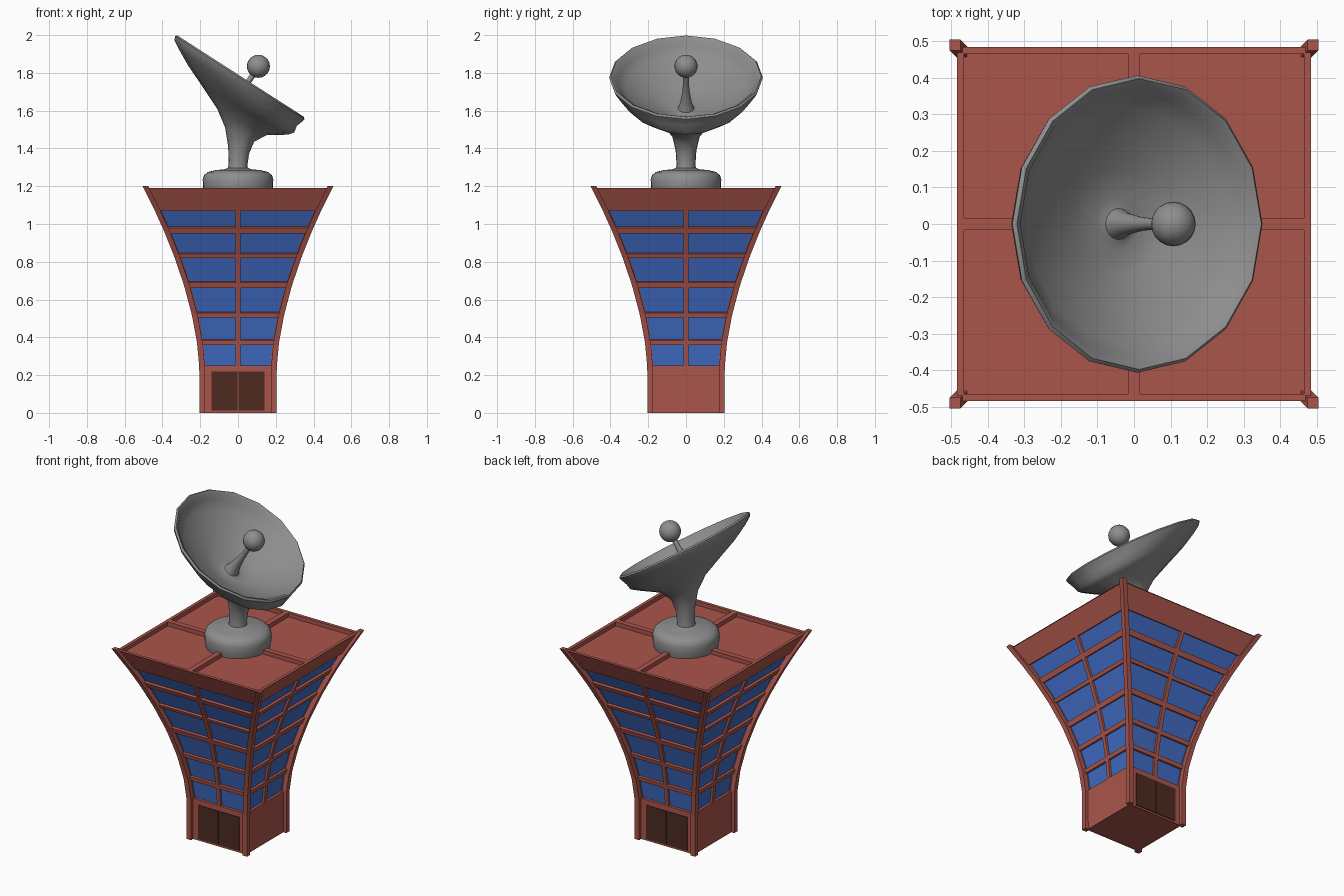
import bpy, bmesh, math
from mathutils import Vector, Matrix

cube = bpy.data.objects.get("Cube")
if cube:
    bpy.data.objects.remove(cube, do_unlink=True)


def material(name, rgb):
    m = bpy.data.materials.new(name)
    m.use_nodes = True
    m.diffuse_color = (*rgb, 1)
    m.node_tree.nodes["Principled BSDF"].inputs["Base Color"].default_value = (*rgb, 1)
    return m


BRICK = material("brick red", (0.40, 0.09, 0.07))
GLASS = material("window blue", (0.05, 0.145, 0.54))
WOOD = material("door brown", (0.075, 0.024, 0.015))
METAL = material("dish grey", (0.27, 0.27, 0.27))


def finish(bm, name, mats, smooth=False, recalc=True):
    if recalc:
        bmesh.ops.recalc_face_normals(bm, faces=bm.faces[:])
    me = bpy.data.meshes.new(name)
    bm.to_mesh(me)
    bm.free()
    ob = bpy.data.objects.new(name, me)
    bpy.context.collection.objects.link(ob)
    for m in mats:
        me.materials.append(m)
    if smooth:
        bpy.ops.object.select_all(action='DESELECT')
        ob.select_set(True)
        bpy.context.view_layer.objects.active = ob
        bpy.ops.object.shade_smooth_by_angle(angle=math.radians(50))
    return ob


def loft(name, rings, mat, smooth=False):
    """Skin a list of equal-length point rings and cap both ends."""
    bm = bmesh.new()
    vs = [[bm.verts.new(p) for p in ring] for ring in rings]
    n = len(vs[0])
    for a, b in zip(vs, vs[1:]):
        for i in range(n):
            j = (i + 1) % n
            bm.faces.new((a[i], a[j], b[j], b[i]))
    bm.faces.new(vs[0])
    bm.faces.new(vs[-1])
    return finish(bm, name, [mat], smooth)


def recess(bm, faces, depth, mat_index):
    """Push faces inward, leaving reveal walls around them."""
    offsets = [f.normal * -depth for f in faces]
    for f, off in zip(faces, offsets):
        new = bmesh.ops.extrude_discrete_faces(bm, faces=[f])["faces"][0]
        new.material_index = mat_index
        bmesh.ops.translate(bm, verts=new.verts[:], vec=off)


def box(name, lo, hi, mat):
    bm = bmesh.new()
    lo, hi = Vector(lo), Vector(hi)
    size = hi - lo
    bmesh.ops.create_cube(bm, size=1, matrix=Matrix.Translation((lo + hi) / 2)
                          @ Matrix.Diagonal((*size, 1)))
    return finish(bm, name, [mat])


def half_width(z):
    """Flared outline of the tower, measured at the corner posts."""
    return 0.205 + 0.31 * max(z - 0.22, 0) ** 1.7


# Tower walls: a grid per side whose window cells are pushed in
ROWS = [0, 0.25, 0.36, 0.385, 0.505, 0.53, 0.66, 0.69, 0.82, 0.84, 0.95, 0.98, 1.07, 1.19]
bm = bmesh.new()
windows = []
for side in range(4):
    turn = Matrix.Rotation(side * math.pi / 2, 3, 'Z')
    grid = []
    for z in ROWS:
        h = half_width(z)
        xs = (0.02 - h, 0.03 - h, -0.012, 0.012, h - 0.03, h - 0.02)
        grid.append([bm.verts.new(turn @ Vector((x, 0.02 - h, z))) for x in xs])
    for r in range(len(ROWS) - 1):
        for c in range(5):
            f = bm.faces.new((grid[r][c], grid[r][c + 1], grid[r + 1][c + 1], grid[r + 1][c]))
            if r % 2 == 1 and c in (1, 3):
                windows.append(f)
bm.normal_update()
recess(bm, windows, 0.014, 1)
finish(bm, "tower_walls", [BRICK, GLASS], recalc=False)

# Ground plate and base trim
box("ground_plate", (-0.184, -0.184, 0.004), (0.184, 0.184, 0.02), BRICK)

# Corner posts following the flare
for sx, sy, label in ((1, 1, "back_left"), (-1, 1, "back_right"),
                      (1, -1, "front_left"), (-1, -1, "front_right")):
    rings = []
    for z in [0, 0.22] + ROWS[1:-1] + [1.2]:
        o = half_width(z)
        i = o - 0.03
        rings.append([(sx * x, sy * y, z) for x, y in ((i, i), (o, i), (o, o), (i, o))])
    loft("corner_post_" + label, rings, BRICK)

# Roof with a rim, cross beams and four sunken panels
lines = (-0.485, -0.465, -0.017, 0.017, 0.465, 0.485)
bm = bmesh.new()
grid = [[bm.verts.new((x, y, 1.19)) for x in lines] for y in lines]
panels = []
for r in range(5):
    for c in range(5):
        f = bm.faces.new((grid[r][c], grid[r][c + 1], grid[r + 1][c + 1], grid[r + 1][c]))
        if r in (1, 3) and c in (1, 3):
            panels.append(f)
bm.normal_update()
recess(bm, panels, 0.025, 0)
finish(bm, "roof", [BRICK], recalc=False)

# Double doors front and back
for face, s in (("front", -1), ("back", 1)):
    for hand, t in (("left", 1), ("right", -1)):
        ys = sorted((s * 0.183, s * 0.190))
        xs = sorted((t * 0.002, t * 0.14))
        box(f"{face}_door_{hand}", (xs[0], ys[0], 0.012), (xs[1], ys[1], 0.218), WOOD)

# Round dish foot


def circle(r, z, n=32):
    return [(r * math.cos(2 * math.pi * i / n), r * math.sin(2 * math.pi * i / n), z)
            for i in range(n)]


foot = ((0.178, 1.16), (0.185, 1.19), (0.187, 1.235), (0.18, 1.258),
        (0.16, 1.275), (0.12, 1.285), (0.07, 1.29), (0.045, 1.30))
loft("dish_foot", [circle(r, z) for r, z in foot], METAL, True)

# Dish: neck, back and bowl as one skin of tilted rings
CENTRE = Vector((0.0125, 0, 1.78))
AXIS = Vector((0.54, 0, 0.84)).normalized()
DOWN = Vector((0.84, 0, -0.54)).normalized()


def tilted_ring(left, right, b, n=16):
    """Ellipse from its high and low points and its half width across."""
    mid, half = (left + right) / 2, (right - left) / 2
    return [mid + half * math.cos(2 * math.pi * i / n)
            + Vector((0, b * math.sin(2 * math.pi * i / n), 0)) for i in range(n)]


def axis_ring(r, depth, shift=0.0):
    c = CENTRE + AXIS * depth + DOWN * shift
    return tilted_ring(c - DOWN * r, c + DOWN * r, r)


back = ((-0.055, 1.28, 0.055, 1.28, 0.055), (-0.05, 1.32, 0.05, 1.31, 0.05),
        (-0.052, 1.41, 0.058, 1.37, 0.055), (-0.068, 1.51, 0.085, 1.435, 0.075),
        (-0.11, 1.61, 0.15, 1.47, 0.125), (-0.19, 1.73, 0.265, 1.473, 0.24),
        (-0.265, 1.84, 0.298, 1.485, 0.325), (-0.31, 1.92, 0.312, 1.52, 0.37),
        (-0.336, 1.972, 0.342, 1.544, 0.398))
rings = [tilted_ring(Vector((lx, 0, lz)), Vector((rx, 0, rz)), b) for lx, lz, rx, rz, b in back]
bowl = ((0.407, -0.006, 0), (0.398, 0.003, 0), (0.38, -0.008, 0), (0.36, -0.04, 0),
        (0.32, -0.07, 0), (0.24, -0.115, 0.01), (0.15, -0.155, 0.025), (0.07, -0.178, 0.04),
        (0.043, -0.17, 0.045), (0.03, -0.13, 0.045), (0.019, -0.06, 0.048),
        (0.015, 0.0, 0.05), (0.015, 0.07, 0.052))
rings += [axis_ring(*p) for p in bowl]
loft("dish", rings, METAL, True)

# Receiver ball at the tip of the stem
bm = bmesh.new()
bmesh.ops.create_uvsphere(bm, u_segments=20, v_segments=12, radius=0.061,
                          matrix=Matrix.Translation((0.108, 0, 1.835)))
finish(bm, "receiver_ball", [METAL], True)
